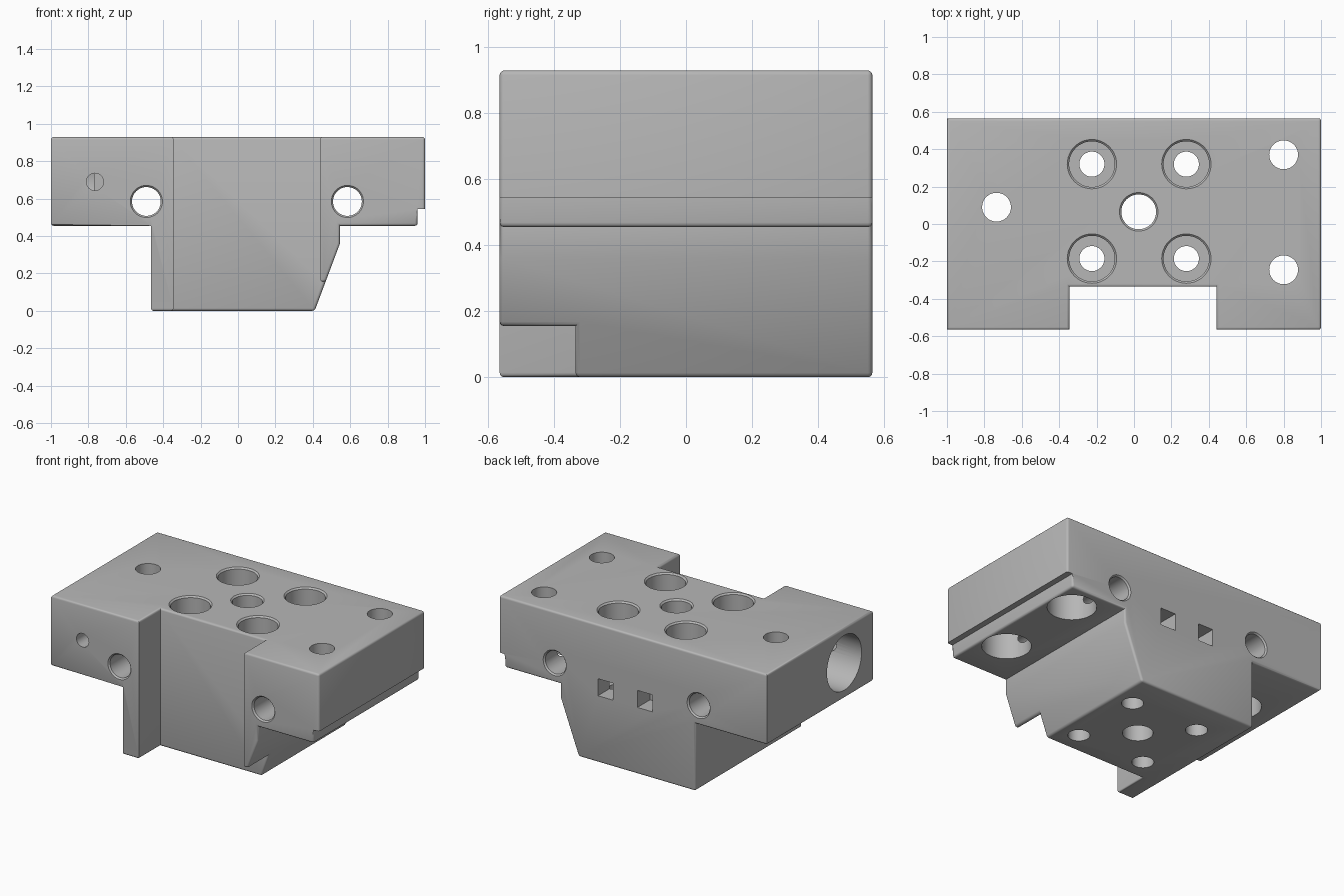
import bpy, bmesh, math
from mathutils import Matrix, Vector

if "Cube" in bpy.data.objects:
    bpy.data.objects.remove(bpy.data.objects["Cube"], do_unlink=True)

metal = bpy.data.materials.new("machined grey")
metal.use_nodes = True
GREY = (0.47, 0.47, 0.47, 1)
metal.diffuse_color = GREY
metal.node_tree.nodes["Principled BSDF"].inputs["Base Color"].default_value = GREY


def make_object(name, bm):
    bmesh.ops.recalc_face_normals(bm, faces=bm.faces)
    mesh = bpy.data.meshes.new(name)
    bm.to_mesh(mesh)
    bm.free()
    mesh.materials.append(metal)
    obj = bpy.data.objects.new(name, mesh)
    bpy.context.collection.objects.link(obj)
    return obj


def box(name, lo, hi):
    bm = bmesh.new()
    bmesh.ops.create_cube(bm, size=1)
    lo, hi = Vector(lo), Vector(hi)
    size = hi - lo
    for v in bm.verts:
        v.co = (lo + hi) / 2 + Vector(a * b for a, b in zip(v.co, size))
    return make_object(name, bm)


def bore(name, axis, centre, profile, steps=48):
    """Revolved cutter; profile holds (radius, position along axis) pairs."""
    bm = bmesh.new()
    rings = []
    for r, h in profile:
        ring = []
        for i in range(steps):
            a = 2 * math.pi * i / steps
            u, w = centre[0] + r * math.cos(a), centre[1] + r * math.sin(a)
            ring.append(bm.verts.new({"x": (h, u, w), "y": (u, h, w), "z": (u, w, h)}[axis]))
        rings.append(ring)
    for a, b in zip(rings, rings[1:]):
        for i in range(steps):
            j = (i + 1) % steps
            bm.faces.new((a[i], a[j], b[j], b[i]))
    bm.faces.new(rings[0])
    bm.faces.new(rings[-1])
    return make_object(name, bm)


def cut(target, cutter):
    mod = target.modifiers.new("cut", "BOOLEAN")
    mod.operation = "DIFFERENCE"
    mod.solver = "EXACT"
    mod.object = cutter
    bpy.context.view_layer.objects.active = target
    bpy.ops.object.modifier_apply(modifier=mod.name)
    bpy.data.objects.remove(cutter, do_unlink=True)


TOP, SHELF, HALF = 0.93, 0.455, 0.565
NOTCH_Y = -0.335

# Main block: one cross-section run from front to back
outline = [(-1, TOP), (-1, SHELF), (-0.465, SHELF), (-0.465, 0), (0.41, 0),
           (0.545, 0.36), (0.545, SHELF), (0.96, SHELF), (0.96, 0.545),
           (1, 0.545), (1, TOP)]
bm = bmesh.new()
face = bm.faces.new([bm.verts.new((x, -HALF, z)) for x, z in outline])
run = bmesh.ops.extrude_face_region(bm, geom=[face])
for v in run["geom"]:
    if isinstance(v, bmesh.types.BMVert):
        v.co.y = HALF
block = make_object("slide_block", bm)

# Front notch and the relief under the right foot
cut(block, box("notch", (-0.345, -1, -1), (0.44, NOTCH_Y, 2)))
cut(block, box("foot_relief", (0.3, -1, -1), (0.8, NOTCH_Y, 0.155)))

# Rounded outer edges; upright notch and left end edges stay sharp
bm = bmesh.new()
bm.from_mesh(block.data)
bmesh.ops.dissolve_limit(bm, angle_limit=0.01, verts=bm.verts, edges=bm.edges)


def rounded(e):
    if len(e.link_faces) != 2 or not e.is_convex or e.calc_face_angle() < 0.5:
        return False
    a, b = (v.co for v in e.verts)
    mid = (a + b) / 2
    upright = abs(a.z - b.z) > 0.1 and abs(a.x - b.x) < 0.01
    if upright:
        return mid.x > 0.9 or (mid.x < -0.4 and mid.x > -0.9 and mid.y > 0)
    if abs(mid.z - 0.545) < 0.01:
        return False
    return True


bmesh.ops.bevel(bm, geom=[e for e in bm.edges if rounded(e)], offset=0.017,
                segments=3, profile=0.5, affect="EDGES", clamp_overlap=True)
bmesh.ops.recalc_face_normals(bm, faces=bm.faces)
bm.to_mesh(block.data)
bm.free()

# Four counterbored screw holes
for x in (-0.225, 0.28):
    for y in (-0.185, 0.32):
        cut(block, bore("screw_hole", "z", (x, y),
                        [(0.067, -0.1), (0.067, 0.4), (0.122, 0.4), (0.122, TOP - 0.01),
                         (0.132, TOP), (0.132, 1)]))

# Centre hole with a chamfered rim
cut(block, bore("centre_hole", "z", (0.025, 0.065),
                [(0.093, -0.1), (0.093, TOP - 0.01), (0.103, TOP), (0.103, 1)]))

# Flange holes, counterbored from below
for x, y in ((-0.735, 0.09), (0.8, 0.37), (0.8, -0.245)):
    cut(block, bore("flange_hole", "z", (x, y),
                    [(0.15, 0.3), (0.15, 0.68), (0.077, 0.68), (0.077, 1)]))

# Cross holes from front to back with chamfered rims
for x in (-0.49, 0.585):
    cut(block, bore("cross_hole", "y", (x, 0.585),
                    [(0.086, -0.7), (0.086, -HALF), (0.077, -HALF + 0.01),
                     (0.077, HALF - 0.01), (0.086, HALF), (0.086, 0.7)]))

# Side bore with its small front set-screw hole
cut(block, bore("side_bore", "x", (-0.26, 0.695), [(0.185, -1.2), (0.185, -0.77)]))
cut(block, bore("set_screw_hole", "y", (-0.765, 0.69), [(0.046, -0.7), (0.046, -0.26)], 32))

# Two square pockets in the back
for x in (-0.09, 0.205):
    cut(block, box("pocket", (x - 0.057, 0.43, 0.45), (x + 0.057, 0.7, 0.565)))

for o in bpy.context.selected_objects:
    o.select_set(False)
block.select_set(True)
bpy.context.view_layer.objects.active = block
bpy.ops.object.shade_smooth_by_angle(angle=math.radians(32))
